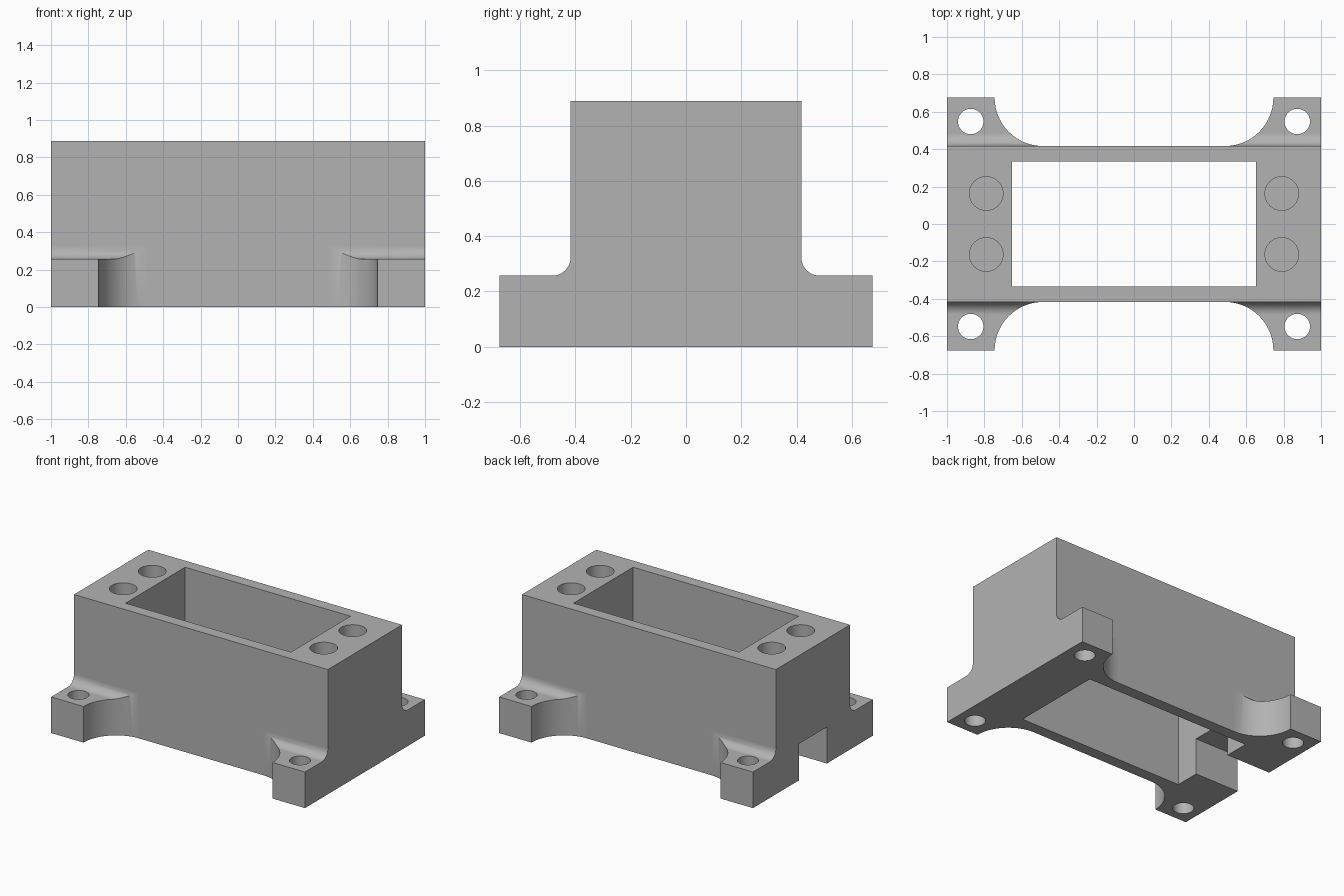
import bpy
import bmesh
from math import sin, cos, pi
from mathutils import Vector

cube = bpy.data.objects.get("Cube")
if cube:
    bpy.data.objects.remove(cube, do_unlink=True)

# Main dimensions
HALF_X, HALF_Y, BODY_Y = 1.0, 0.675, 0.417
HEIGHT, FOOT_Z, FILLET = 0.888, 0.257, 0.067
FOOT_X = 0.745

grey = bpy.data.materials.new("plain_grey")
grey.use_nodes = True
grey.diffuse_color = (0.45, 0.45, 0.45, 1)
grey.node_tree.nodes["Principled BSDF"].inputs["Base Color"].default_value = grey.diffuse_color


def arc(cx, cy, r, start, end, steps):
    angles = [start + (end - start) * i / steps for i in range(steps + 1)]
    return [(cx + r * cos(a), cy + r * sin(a)) for a in angles]


def prism(name, outline, to_3d, direction):
    """Extrude a closed outline into a solid."""
    bm = bmesh.new()
    face = bm.faces.new([bm.verts.new(to_3d(u, v)) for u, v in outline])
    top = bmesh.ops.extrude_face_region(bm, geom=[face])
    moved = [g for g in top["geom"] if isinstance(g, bmesh.types.BMVert)]
    bmesh.ops.translate(bm, verts=moved, vec=Vector(direction))
    bmesh.ops.recalc_face_normals(bm, faces=bm.faces)
    mesh = bpy.data.meshes.new(name)
    bm.to_mesh(mesh)
    bm.free()
    mesh.materials.append(grey)
    obj = bpy.data.objects.new(name, mesh)
    bpy.context.collection.objects.link(obj)
    return obj


def upright(name, outline, z0, z1):
    return prism(name, outline, lambda x, y: (x, y, z0), (0, 0, z1 - z0))


def rect(x0, x1, y0, y1):
    return [(x0, y0), (x1, y0), (x1, y1), (x0, y1)]


def round_hole(name, x, y, r, z0, z1):
    return upright(name, arc(x, y, r, 0, 2 * pi, 48)[:-1], z0, z1)


# Housing: stepped end profile with filleted shoulders, extruded lengthways
half = [(HALF_Y, 0), (HALF_Y, FOOT_Z)]
half += arc(BODY_Y + FILLET, FOOT_Z + FILLET, FILLET, -pi / 2, -pi, 16)
half += [(BODY_Y, HEIGHT)]
profile = half + [(-y, z) for y, z in reversed(half)]
housing = prism("housing", profile, lambda y, z: (-HALF_X, y, z), (2 * HALF_X, 0, 0))

# Openings: central well and the cable notch at one end
cutters = [
    upright("well_cutter", rect(-0.652, 0.652, -0.335, 0.335), -0.2, 1.2),
    upright("notch_cutter", rect(-1.2, -0.5, -0.157, 0.157), -0.2, 0.26),
]

# Side recesses with rounded corners that leave four feet
r = HALF_Y - BODY_Y
for side in (-1, 1):
    corner = [(FOOT_X, 0.9)] + arc(FOOT_X - r, HALF_Y, r, 0, -pi / 2, 24)
    corner[-1] = (FOOT_X - r, BODY_Y)
    outline = corner + [(-x, y) for x, y in reversed(corner)]
    cutters.append(upright("recess_cutter", [(x, side * y) for x, y in outline], -0.2, 0.5))

# Through holes in the feet and blind holes in the top
for sx in (-1, 1):
    for sy in (-1, 1):
        cutters.append(round_hole("foot_hole_cutter", sx * 0.873, sy * 0.548, 0.068, -0.2, 0.5))
        cutters.append(round_hole("top_hole_cutter", sx * 0.79, sy * 0.163, 0.09, 0.44, 1.2))

for cutter in cutters:
    mod = housing.modifiers.new(cutter.name, 'BOOLEAN')
    mod.operation = 'DIFFERENCE'
    mod.solver = 'EXACT'
    mod.object = cutter
    cutter.hide_render = True

bpy.ops.object.select_all(action='DESELECT')
bpy.context.view_layer.objects.active = housing
housing.select_set(True)
for mod in list(housing.modifiers):
    bpy.ops.object.modifier_apply(modifier=mod.name)
for cutter in cutters:
    bpy.data.objects.remove(cutter, do_unlink=True)

# Smooth curved faces, keep the flat ones flat
bpy.ops.object.shade_smooth_by_angle(angle=pi / 6)
for poly in housing.data.polygons:
    if max(abs(c) for c in poly.normal) > 0.9999:
        poly.use_smooth = False
